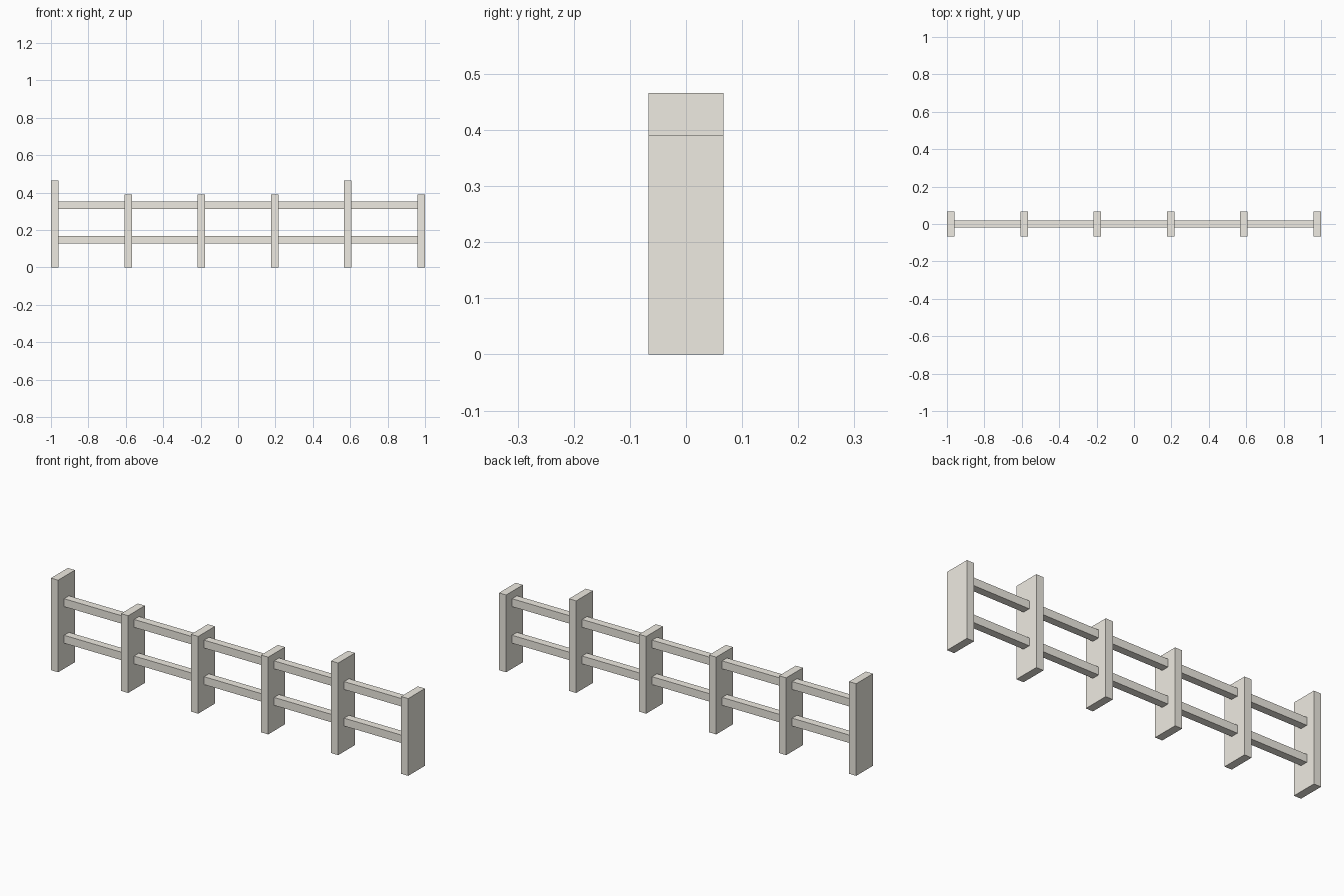
import bpy

if "Cube" in bpy.data.objects:
    bpy.data.objects.remove(bpy.data.objects["Cube"])

# Off-white paint
paint = bpy.data.materials.new("off_white_paint")
paint.diffuse_color = (0.86, 0.83, 0.76, 1)
paint.use_nodes = True
paint.node_tree.nodes["Principled BSDF"].inputs["Base Color"].default_value = paint.diffuse_color


def box(name, x, z0, z1, size_x, size_y):
    """Axis-aligned box centred on y = 0, spanning z0 to z1."""
    bpy.ops.mesh.primitive_cube_add(size=1, location=(x, 0, (z0 + z1) / 2))
    obj = bpy.context.object
    obj.name = name
    obj.scale = (size_x, size_y, z1 - z0)
    bpy.ops.object.transform_apply(location=False, rotation=False, scale=True)
    obj.data.materials.append(paint)
    return obj


POST_W, POST_D = 0.04, 0.134
END_X = 1 - POST_W / 2
SPACING = 2 * END_X / 5

# Six upright posts, two of them taller
heights = [0.466, 0.391, 0.391, 0.391, 0.466, 0.391]
for i, h in enumerate(heights):
    box(f"post_{i + 1}", -END_X + i * SPACING, 0, h, POST_W, POST_D)

# Two long rails running through the posts
for name, z in (("lower_rail", 0.149), ("upper_rail", 0.334)):
    box(name, 0, z - 0.02, z + 0.02, 2 * END_X, 0.039)
